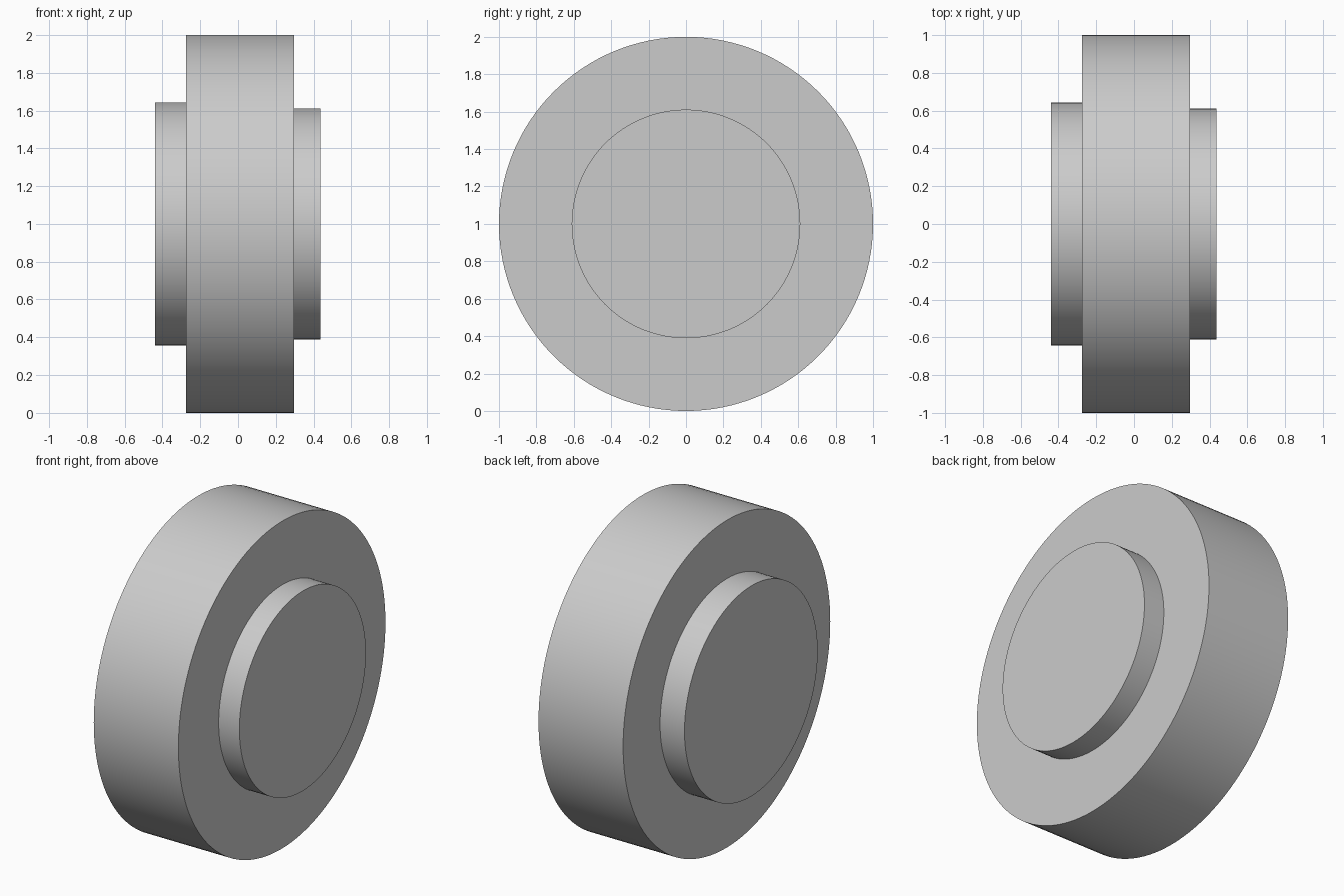
import bpy
import math

cube = bpy.data.objects.get("Cube")
if cube:
    bpy.data.objects.remove(cube, do_unlink=True)

grey = bpy.data.materials.new("light_grey")
grey.use_nodes = True
colour = (0.6, 0.6, 0.6, 1.0)
grey.diffuse_color = colour
grey.node_tree.nodes["Principled BSDF"].inputs["Base Color"].default_value = colour


def disc(name, x_min, x_max, radius):
    """Smooth-sided cylinder lying along x, centred on the axle."""
    bpy.ops.mesh.primitive_cylinder_add(
        vertices=128, radius=radius, depth=x_max - x_min,
        location=((x_min + x_max) / 2, 0, 1), rotation=(0, math.pi / 2, 0))
    obj = bpy.context.object
    obj.name = name
    obj.data.materials.append(grey)
    bpy.ops.object.shade_smooth_by_angle(angle=math.radians(30))
    return obj


# Wide rim with a hub boss on each face, slightly sunk into it
disc("wheel_rim", -0.275, 0.297, 1.0)
disc("right_hub", -0.44, -0.26, 0.643)
disc("left_hub", 0.28, 0.437, 0.611)
